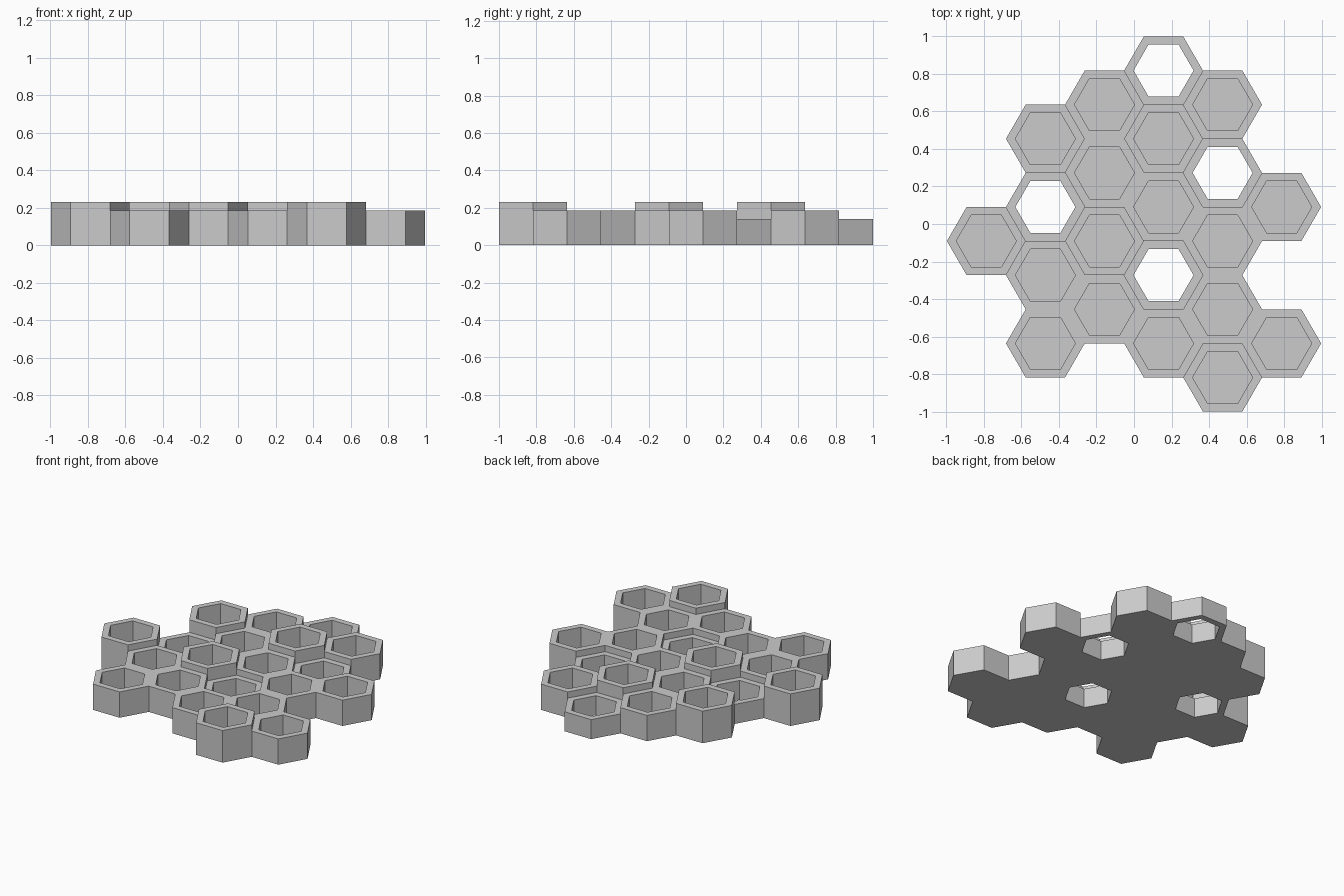
import bpy
import bmesh
from math import cos, sin, pi, sqrt

cube = bpy.data.objects.get("Cube")
if cube:
    bpy.data.objects.remove(cube, do_unlink=True)

APOTHEM = 2 / 11            # half the flat-to-flat width of a cell
RADIUS = APOTHEM * 2 / sqrt(3)
INNER = 0.16                # radius of the opening
FLOOR = 0.01                # thickness of the cup floors
HEIGHT = {"H": 0.23, "M": 0.185, "L": 0.14}   # high cup, medium cup, low open ring

# Each column from left to right: row of its top cell, then its cells downwards
COLUMNS = [(0, "H"), (3, "HLMM"), (4, "MMHM"), (5, "LHMLM"), (4, "MLMMH"), (1, "M.M")]
cells = {(c, top - 2 * i): kind
         for c, (top, kinds) in enumerate(COLUMNS)
         for i, kind in enumerate(kinds) if kind in HEIGHT}

# Neighbour across each side, starting at the upper right, anticlockwise
SIDES = [(1, 1), (0, 2), (-1, 1), (-1, -1), (0, -2), (1, -1)]

grey = bpy.data.materials.new("plain_grey")
grey.use_nodes = True
grey.diffuse_color = (0.6, 0.6, 0.6, 1)
grey.node_tree.nodes["Principled BSDF"].inputs["Base Color"].default_value = (0.6, 0.6, 0.6, 1)


def add_cell(bm, col, row, kind):
    """One hexagonal cell, with outer walls only where it stands above its neighbour."""
    cx, cy = (col - 2.5) * 1.5 * RADIUS, (row - 0.5) * APOTHEM
    top = HEIGHT[kind]
    is_open = kind == "L"
    base = 0 if is_open else FLOOR

    def ring(r, z):
        return [bm.verts.new((cx + r * cos(k * pi / 3), cy + r * sin(k * pi / 3), z))
                for k in range(6)]

    rim_out, rim_in = ring(RADIUS, top), ring(INNER, top)
    well, foot = ring(INNER, base), ring(RADIUS, 0)
    for k, (dc, dr) in enumerate(SIDES):
        n = (k + 1) % 6
        bm.faces.new((rim_out[k], rim_out[n], rim_in[n], rim_in[k]))   # rim
        bm.faces.new((rim_in[k], rim_in[n], well[n], well[k]))         # inner wall
        if is_open:
            bm.faces.new((well[k], well[n], foot[n], foot[k]))         # underside ring
        low = HEIGHT.get(cells.get((col + dc, row + dr)), 0)
        if low < top:                                                  # outer wall
            a, b = (bm.verts.new((v.co.x, v.co.y, low)) for v in (rim_out[k], rim_out[n]))
            bm.faces.new((a, b, rim_out[n], rim_out[k]))
    if not is_open:
        bm.faces.new(well)                                             # cup floor
        bm.faces.new(foot[::-1])                                       # underside


for name, kind in (("tall_cups", "H"), ("medium_cups", "M"), ("open_rings", "L")):
    bm = bmesh.new()
    for (col, row), k in cells.items():
        if k == kind:
            add_cell(bm, col, row, k)
    bmesh.ops.remove_doubles(bm, verts=bm.verts, dist=0.0005)
    mesh = bpy.data.meshes.new(name)
    bm.to_mesh(mesh)
    bm.free()
    mesh.materials.append(grey)
    bpy.context.collection.objects.link(bpy.data.objects.new(name, mesh))
